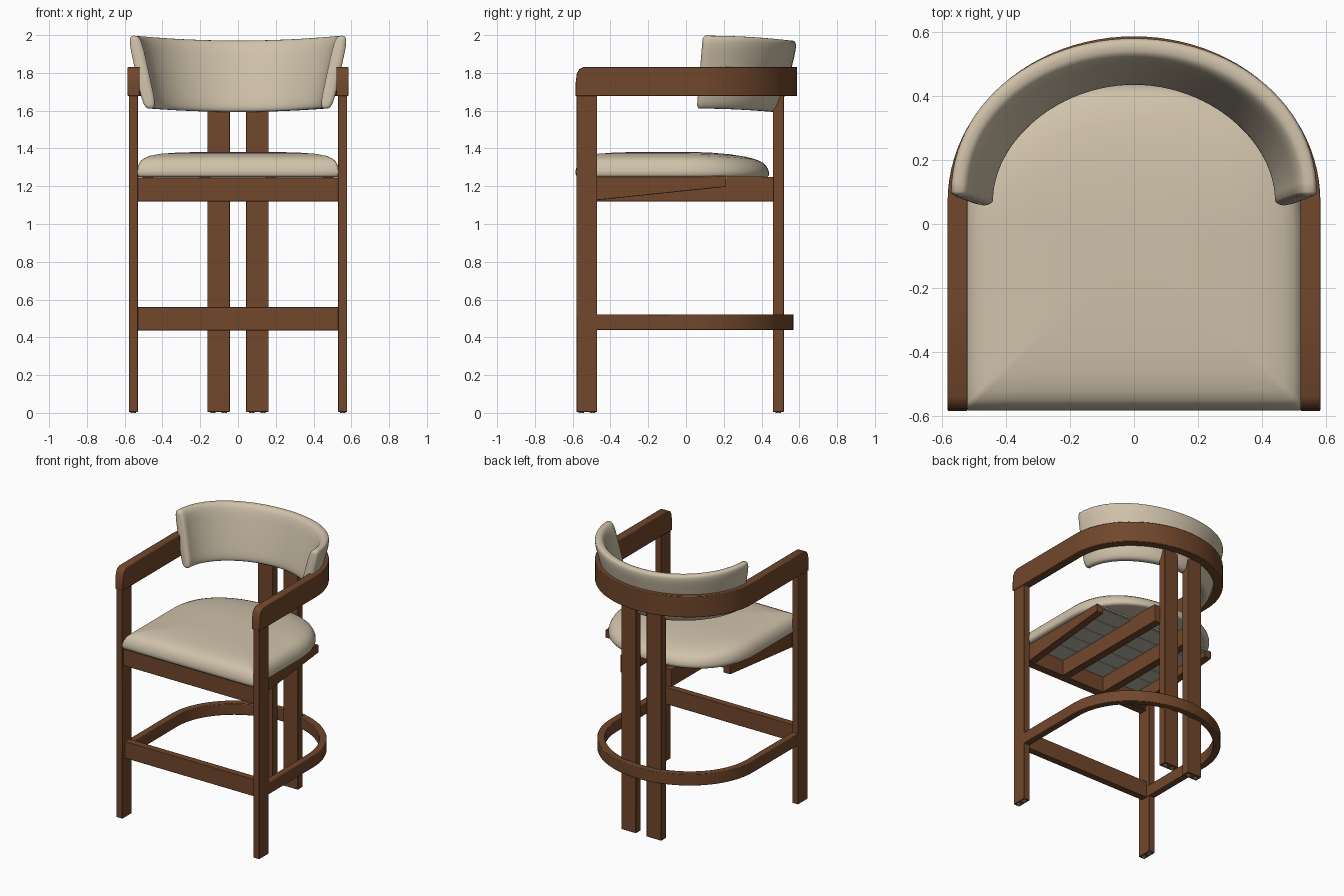
import bpy, bmesh, math

cube = bpy.data.objects.get("Cube")
if cube:
    bpy.data.objects.remove(cube, do_unlink=True)


def material(name, color, rough):
    m = bpy.data.materials.new(name)
    m.use_nodes = True
    m.diffuse_color = (*color, 1)
    node = m.node_tree.nodes["Principled BSDF"]
    node.inputs["Base Color"].default_value = (*color, 1)
    node.inputs["Roughness"].default_value = rough
    return m


WOOD = material("walnut wood", (0.165, 0.063, 0.025), 0.6)
FABRIC = material("beige fabric", (0.63, 0.54, 0.405), 0.9)
WEBBING = material("pale webbing", (0.52, 0.48, 0.40), 0.9)
GLIDE = material("grey glide", (0.35, 0.34, 0.32), 0.6)


def finish(bm, name, mat, bevel=0.0, angle=35):
    bmesh.ops.recalc_face_normals(bm, faces=bm.faces)
    me = bpy.data.meshes.new(name)
    bm.to_mesh(me)
    bm.free()
    ob = bpy.data.objects.new(name, me)
    bpy.context.collection.objects.link(ob)
    me.materials.append(mat)
    bpy.ops.object.select_all(action="DESELECT")
    ob.select_set(True)
    bpy.context.view_layer.objects.active = ob
    bpy.ops.object.shade_smooth_by_angle(angle=math.radians(angle))
    if bevel:
        mod = ob.modifiers.new("soft edges", "BEVEL")
        mod.width = bevel
        mod.segments = 2
        mod.limit_method = "ANGLE"
        mod.angle_limit = math.radians(40)
    return ob


def box(name, xs, ys, zs, mat=WOOD, bevel=0.003):
    bm = bmesh.new()
    bmesh.ops.create_cube(bm, size=1)
    for v in bm.verts:
        v.co = [c * (b - a) + (a + b) / 2 for c, (a, b) in zip(v.co, (xs, ys, zs))]
    return finish(bm, name, mat, bevel)


def glide(name, x, y):
    bm = bmesh.new()
    bmesh.ops.create_cone(bm, cap_ends=True, segments=16, radius1=0.014,
                          radius2=0.016, depth=0.012)
    bmesh.ops.translate(bm, verts=bm.verts, vec=(x, y, 0.006))
    finish(bm, name, GLIDE)


def loft(rings, name, mat, bevel=0.0, angle=35):
    """Skin closed rings of points and cap both ends."""
    bm = bmesh.new()
    loops = [[bm.verts.new(p) for p in ring] for ring in rings]
    n = len(loops[0])
    for a, b in zip(loops, loops[1:]):
        for i in range(n):
            j = (i + 1) % n
            bm.faces.new((a[i], a[j], b[j], b[i]))
    bm.faces.new(loops[0])
    bm.faces.new(loops[-1])
    return finish(bm, name, mat, bevel, angle)


def u_band(name, a, b, cy, thick, z0, z1, front):
    """Bent strip: straight sides joined by a half ellipse at the back.
    front lists (y, drop of the top edge) for the straight ends."""
    def section(x, y, xi, yi, top):
        return [(x, y, z0), (x, y, top), (xi, yi, top), (xi, yi, z0)]
    ends = [section(a, y, a - thick, y, z1 - d) for y, d in front]
    arc = []
    for i in range(49):
        t = math.pi * i / 48
        c, s = math.cos(t), math.sin(t)
        arc.append(section(a * c, cy + b * s, (a - thick) * c, cy + (b - thick) * s, z1))
    mirrored = [[(-x, y, z) for x, y, z in r] for r in reversed(ends)]
    return loft(ends + arc + mirrored, name, WOOD, 0.004)


# Legs, each with a pair of round glides
for side, s in (("left", 1), ("right", -1)):
    def span(a, b):
        return tuple(sorted((s * a, s * b)))
    box(side + "_front_leg", span(0.53, 0.578), (-0.58, -0.47), (0.005, 1.70))
    box(side + "_rear_leg", span(0.043, 0.162), (0.46, 0.518), (0.005, 1.72))
    for k, d in (("a", -0.03), ("b", 0.03)):
        glide(side + "_front_glide_" + k, s * 0.554, -0.525 + d)
        glide(side + "_rear_glide_" + k, s * (0.1025 + d), 0.489)
    # Seat beams: a long one beside the rear leg, a short tapered one at the side
    box(side + "_seat_beam", span(0.148, 0.205), (-0.53, 0.465), (1.12, 1.25))
    side_beam = box(side + "_side_beam", span(0.45, 0.505), (-0.53, 0.21), (1.12, 1.255))
    for v in side_beam.data.vertices:
        if v.co.y > 0 and v.co.z < 1.2:
            v.co.z = 1.197

# Rails between the front legs
box("seat_front_rail", (-0.535, 0.535), (-0.565, -0.505), (1.12, 1.245))
box("front_footrest", (-0.535, 0.535), (-0.55, -0.50), (0.437, 0.56))

# Bent arm rail and foot ring
u_band("arm_rail", 0.584, 0.518, 0.07, 0.062, 1.677, 1.832,
       [(-0.586, 0.10), (-0.578, 0.035), (-0.565, 0.012), (-0.54, 0.0), (-0.25, 0.0)])
u_band("foot_ring", 0.578, 0.52, 0.05, 0.05, 0.438, 0.522, [(-0.50, 0.0), (-0.2, 0.0)])

# Webbing panel and straps under the seat
box("seat_panel", (-0.46, 0.46), (-0.52, 0.22), (1.238, 1.256), WEBBING, 0)
for k in range(5):
    y = -0.42 + 0.14 * k
    box("webbing_strap_%d" % (k + 1), (-0.456, 0.456), (y - 0.066, y + 0.066),
        (1.235, 1.240), WEBBING, 0)


# Seat cushion: layered D-shaped outline
def seat_outline():
    pts = []
    for i in range(49):
        t = math.pi * i / 48
        c, s = math.cos(t), math.sin(t)
        pts.append((math.copysign(abs(c) ** 0.85, c) * 0.537, -0.06 + 0.50 * s ** 0.85))
    left = [(0.537, -0.06 - 0.05 * k) for k in range(1, 10)]
    corner = [(0.536, -0.57), (0.532, -0.58), (0.52, -0.584)]
    front = [(0.4 - 0.1 * k, -0.585) for k in range(9)]
    side = left + corner
    return pts + [(-x, y) for x, y in side] + [(-x, y) for x, y in front] + side[::-1]


layers = [(0.95, 1.248), (0.985, 1.25), (0.998, 1.262), (1.0, 1.28), (0.988, 1.305),
          (0.965, 1.33), (0.93, 1.347), (0.87, 1.361), (0.76, 1.372), (0.6, 1.378),
          (0.4, 1.381), (0.2, 1.382), (0.05, 1.382)]
rings = []
for k, z in layers:
    ring = []
    for x, y in seat_outline():
        px, py = x * k, -0.08 + (y + 0.08) * k
        droop = 1 - 0.25 * (max(0, py) / 0.44) ** 2
        ring.append((px, py, 1.25 + (z - 1.25) * droop))
    rings.append(ring)
loft(rings, "seat_cushion", FABRIC, angle=60)


# Curved backrest: rounded leaning section swept round the back
def back_ring(t, size, push):
    c, s = math.cos(t), math.sin(t)
    ring = []
    for i in range(32):
        q = 2 * math.pi * i / 32
        u, w = math.cos(q), math.sin(q)
        u = math.copysign(abs(u) ** 0.65, u) * size
        w = math.copysign(abs(w) ** 0.35, w) * (1 - (1 - size) * 0.14)
        o = -0.084 + 0.047 * w + 0.039 * u
        z = 1.782 + 0.189 * w + c * c * (0.022 + 0.004 * w)
        y = 0.085 + (0.508 + o) * s + 0.016 * w * c * c - push
        ring.append(((0.583 + o * (1 - 0.1 * c * c)) * c, y, z))
    return ring


caps = [(0.3, 0.012), (0.6, 0.010), (0.85, 0.005)]
rings = [back_ring(0, k, p) for k, p in caps]
rings += [back_ring(math.pi * i / 48, 1, 0) for i in range(49)]
rings += [back_ring(math.pi, k, p) for k, p in reversed(caps)]
loft(rings, "backrest_cushion", FABRIC, angle=60)
